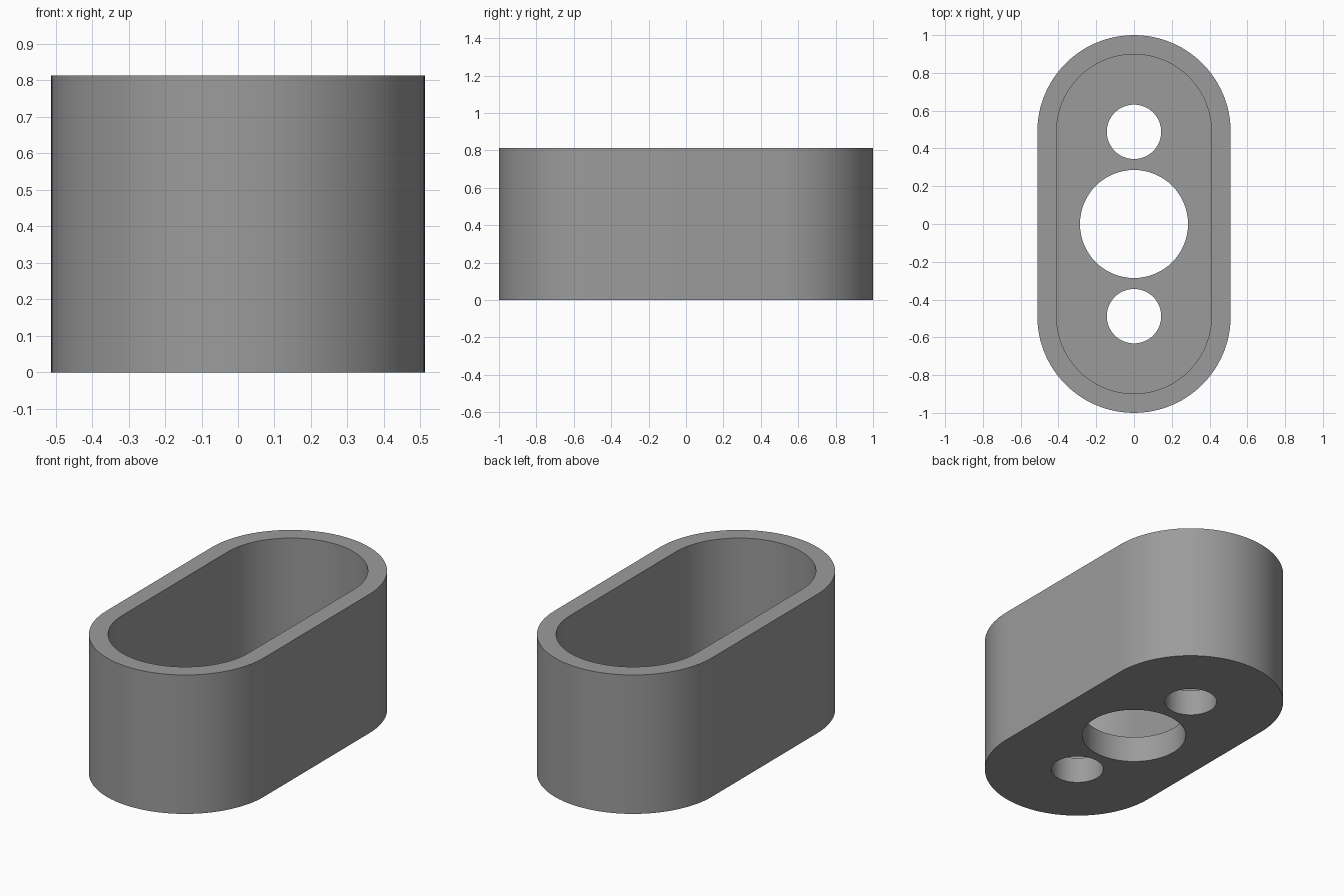
import bpy, bmesh, math

if "Cube" in bpy.data.objects:
    bpy.data.objects.remove(bpy.data.objects["Cube"])

HEIGHT, FLOOR = 0.814, 0.155
OUTER_R, INNER_R = 0.512, 0.41
CENTRE_Y = 0.488           # centre of each rounded end
SEGMENTS = 48              # per half circle


def prism(name, outline, z0, z1):
    """Extrude a closed xy outline from z0 to z1."""
    bm = bmesh.new()
    base = bm.faces.new([bm.verts.new((x, y, z0)) for x, y in outline])
    top = bmesh.ops.extrude_face_region(bm, geom=[base])["geom"]
    verts = [g for g in top if isinstance(g, bmesh.types.BMVert)]
    bmesh.ops.translate(bm, verts=verts, vec=(0, 0, z1 - z0))
    bmesh.ops.recalc_face_normals(bm, faces=bm.faces)
    mesh = bpy.data.meshes.new(name)
    bm.to_mesh(mesh)
    bm.free()
    obj = bpy.data.objects.new(name, mesh)
    bpy.context.collection.objects.link(obj)
    return obj


def slot(r, cy=CENTRE_Y):
    """Outline with straight sides and half-round ends."""
    pts = []
    for sign, start in ((1, 0), (-1, math.pi)):
        for i in range(SEGMENTS + 1):
            a = start + math.pi * i / SEGMENTS
            pts.append((r * math.cos(a), sign * cy + r * math.sin(a)))
    return pts


def circle(r, cy, n=64):
    return [(r * math.cos(2 * math.pi * i / n), cy + r * math.sin(2 * math.pi * i / n))
            for i in range(n)]


# Solid slot-shaped body
body = prism("housing", slot(OUTER_R), 0, HEIGHT)
grey = bpy.data.materials.new("mid grey")
grey.diffuse_color = (0.33, 0.33, 0.33, 1)
grey.use_nodes = True
grey.node_tree.nodes["Principled BSDF"].inputs["Base Color"].default_value = grey.diffuse_color
body.data.materials.append(grey)

# Cavity, open at the top, and three holes through the floor
cutters = [prism("cavity_cutter", slot(INNER_R), FLOOR, HEIGHT + 0.1),
           prism("centre_hole_cutter", circle(0.286, 0), -0.1, FLOOR + 0.1)]
for label, side in (("front", -1), ("back", 1)):
    cutters.append(prism(label + "_hole_cutter", circle(0.144, side * CENTRE_Y), -0.1, FLOOR + 0.1))

bpy.context.view_layer.objects.active = body
body.select_set(True)
for cutter in cutters:
    mod = body.modifiers.new(cutter.name, "BOOLEAN")
    mod.operation, mod.solver, mod.object = "DIFFERENCE", "EXACT", cutter
    bpy.ops.object.modifier_apply(modifier=mod.name)
    bpy.data.objects.remove(cutter)

# Smooth curved walls, sharp rims
bpy.ops.object.shade_smooth_by_angle(angle=math.radians(30))
